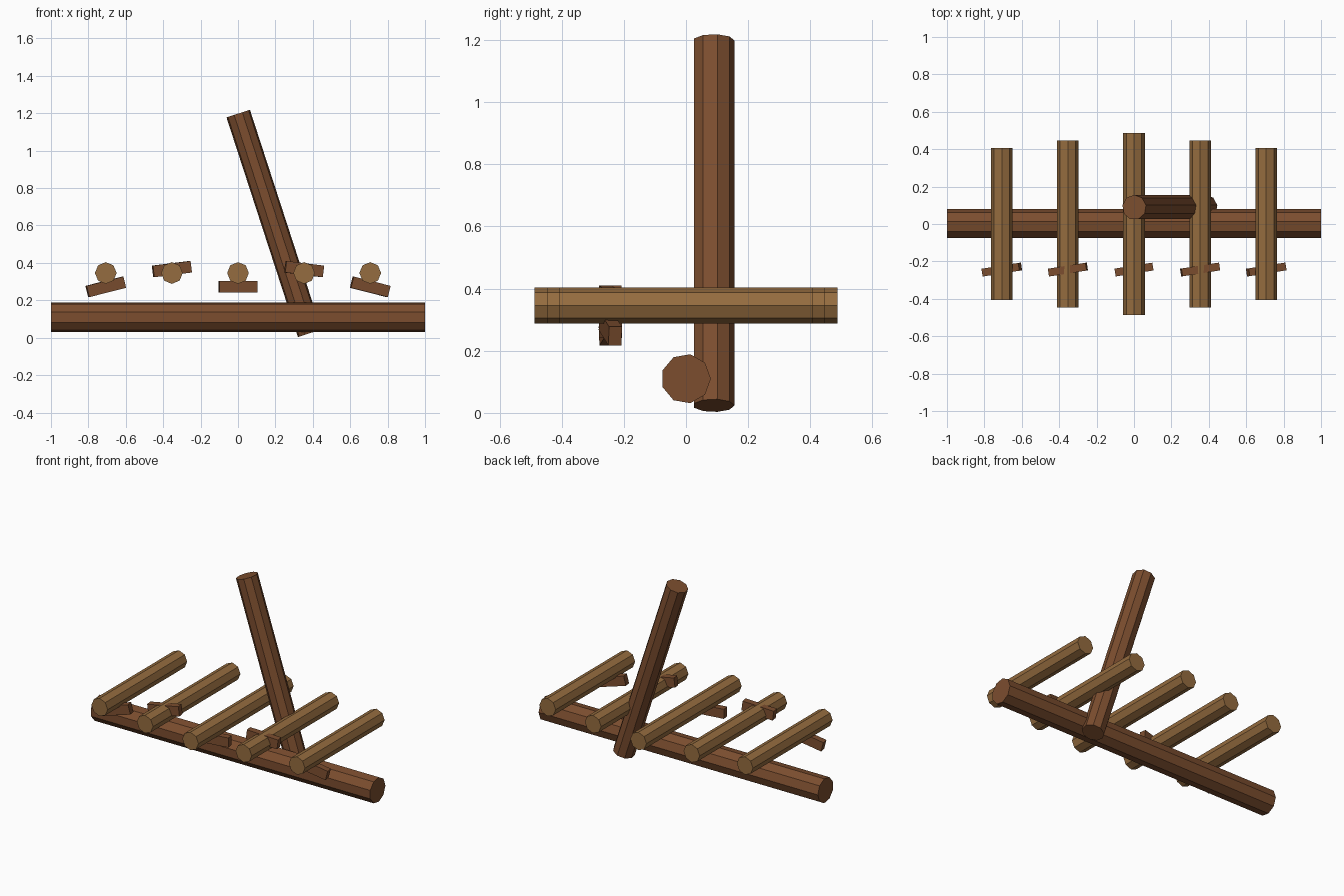
import bpy
from math import radians, pi
from mathutils import Vector

if "Cube" in bpy.data.objects:
    bpy.data.objects.remove(bpy.data.objects["Cube"])


def material(name, rgb):
    mat = bpy.data.materials.new(name)
    mat.diffuse_color = (*rgb, 1)
    mat.use_nodes = True
    mat.node_tree.nodes["Principled BSDF"].inputs["Base Color"].default_value = mat.diffuse_color
    return mat


dark_wood = material("dark_wood", (0.20, 0.075, 0.028))
pale_wood = material("pale_wood", (0.30, 0.15, 0.05))


def log(name, sides, radius, length, center, rotation, mat):
    bpy.ops.mesh.primitive_cylinder_add(vertices=sides, radius=radius, depth=length,
                                        location=center, rotation=rotation)
    obj = bpy.context.object
    obj.name = name
    obj.data.materials.append(mat)
    return obj


# Long base log lying along x
log("base_log", 9, 0.08, 2.0, (0, 0, 0.11), (0, pi / 2, 0), dark_wood)

# Leaning post
lean = radians(-18)
log("leaning_post", 9, 0.067, 1.235, (0.192, 0.089, 0.611), (0, lean, 0), dark_wood)

# Cross logs, longest in the middle, each with a tilted wooden wedge
for i in range(-2, 3):
    x = i * 0.3535
    half = 0.487 - 0.04 * abs(i)
    log(f"cross_log_{i + 3}", 8, 0.058, 2 * half, (x, 0, 0.346), (pi / 2, 0, 0), pale_wood)

    z = 0.367 if i % 2 else 0.272
    bpy.ops.mesh.primitive_cube_add(size=1, location=(x, -0.2435, z),
                                    rotation=(0, radians(7 * i), radians(9)))
    wedge = bpy.context.object
    wedge.name = f"wedge_{i + 3}"
    wedge.scale = (0.205, 0.042, 0.062)
    wedge.data.materials.append(dark_wood)
